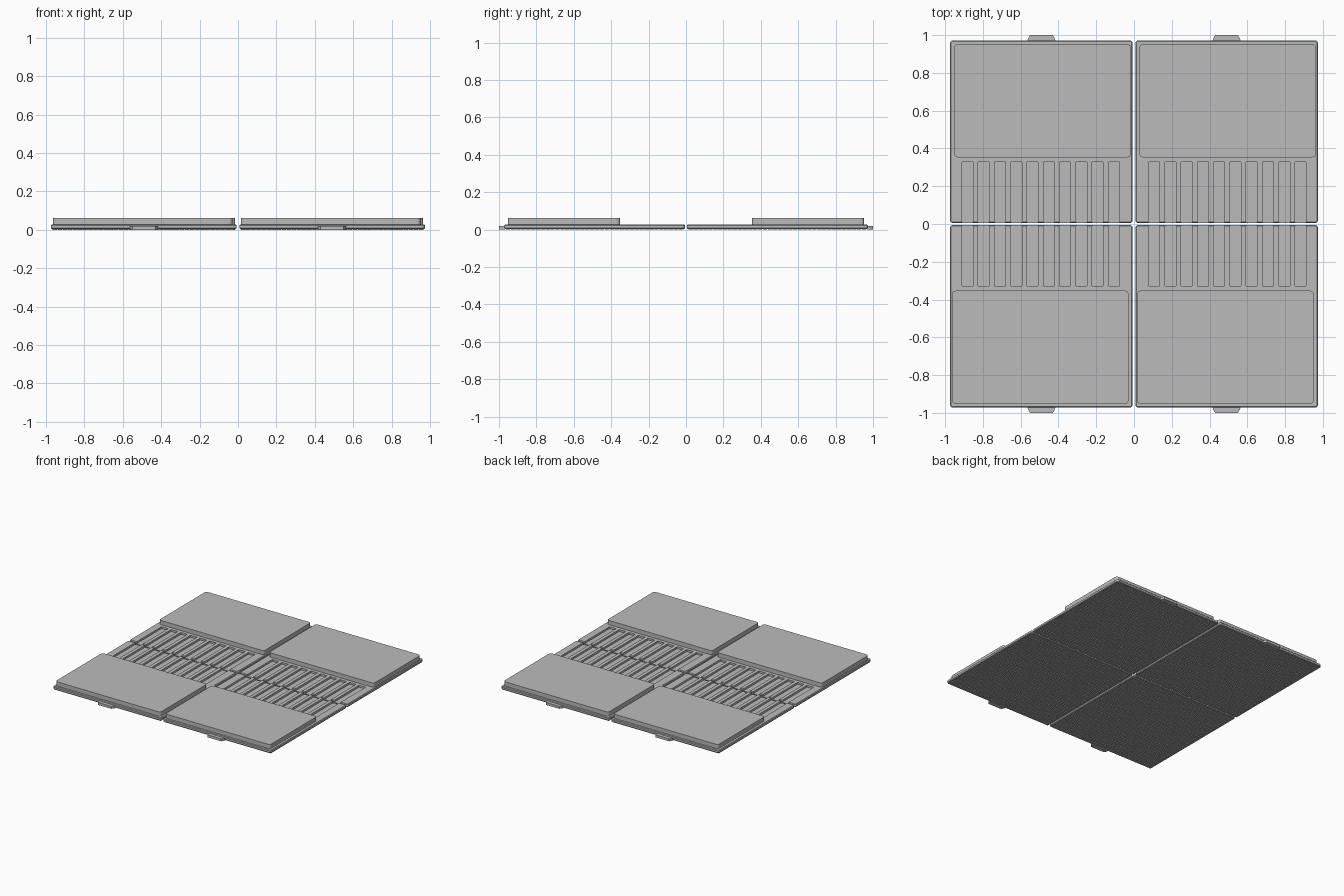
import bpy, bmesh, math
from mathutils import Matrix

if "Cube" in bpy.data.objects:
    bpy.data.objects.remove(bpy.data.objects["Cube"])

grey = bpy.data.materials.new("plain_grey")
grey.diffuse_color = (0.5, 0.5, 0.5, 1)
grey.use_nodes = True
grey.node_tree.nodes["Principled BSDF"].inputs["Base Color"].default_value = grey.diffuse_color


def finish(name, bm, material=grey):
    bmesh.ops.recalc_face_normals(bm, faces=bm.faces)
    mesh = bpy.data.meshes.new(name)
    bm.to_mesh(mesh)
    bm.free()
    mesh.materials.append(material)
    obj = bpy.data.objects.new(name, mesh)
    bpy.context.collection.objects.link(obj)
    return obj


def loft(name, outlines):
    """Closed solid through a stack of equal-length outlines."""
    bm = bmesh.new()
    rings = [[bm.verts.new(p) for p in o] for o in outlines]
    n = len(rings[0])
    for low, high in zip(rings, rings[1:]):
        for i in range(n):
            j = (i + 1) % n
            bm.faces.new((low[i], low[j], high[j], high[i]))
    bm.faces.new(rings[0][::-1])
    bm.faces.new(rings[-1])
    return finish(name, bm)


def rounded(x0, x1, y0, y1, r, z, inset=0, steps=4):
    """Rounded rectangle outline, shrunk by inset."""
    pts = []
    for k, (cx, cy) in enumerate([(x1 - r, y1 - r), (x0 + r, y1 - r),
                                  (x0 + r, y0 + r), (x1 - r, y0 + r)]):
        for s in range(steps + 1):
            a = math.pi / 2 * (k + s / steps)
            pts.append((cx + (r - inset) * math.cos(a), cy + (r - inset) * math.sin(a), z))
    return pts


def lattice(name, x0, x1, y0, y1, n=36):
    """Thin underside sheet with a grid of shallow square pits."""
    bm = bmesh.new()
    bmesh.ops.create_grid(bm, x_segments=n, y_segments=n, size=0.5)
    bmesh.ops.transform(bm, verts=bm.verts, matrix=Matrix.Translation(
        ((x0 + x1) / 2, (y0 + y1) / 2, 0)) @ Matrix.Diagonal((x1 - x0, y1 - y0, 1, 1)))
    bmesh.ops.reverse_faces(bm, faces=bm.faces)
    cells = list(bm.faces)
    rim = [e for e in bm.edges if e.is_boundary]
    bmesh.ops.inset_individual(bm, faces=cells, thickness=0.004, depth=-0.0035)
    wall = bmesh.ops.extrude_edge_only(bm, edges=rim)["geom"]
    for v in wall:
        if isinstance(v, bmesh.types.BMVert):
            v.co.z = 0.005
    mesh = bpy.data.meshes.new(name)
    bm.to_mesh(mesh)
    bm.free()
    mesh.materials.append(grey)
    bpy.context.collection.objects.link(bpy.data.objects.new(name, mesh))


# slot cutter: ten bars per side, running across the middle seam
bm = bmesh.new()
for side in (-1, 1):
    for i in range(10):
        x = side * (0.106 + 0.0862 * i)
        bmesh.ops.create_cube(bm, size=1, matrix=Matrix.Translation((x, 0, 0.037))
                              @ Matrix.Diagonal((0.058, 0.654, 0.05, 1)))
cutter = finish("slot_cutter", bm)
cutter.hide_render = True

for sy, row in ((1, "back"), (-1, "front")):
    for sx, col in ((-1, "left"), (1, "right")):
        tag = row + "_" + col
        x0, x1 = sorted((sx * 0.007, sx * 0.974))
        y0, y1 = sorted((sy * 0.005, sy * 0.972))

        # base plate with chamfered rims, then cut the slots
        plate = loft("base_plate_" + tag, [
            rounded(x0, x1, y0, y1, 0.016, z, i)
            for z, i in ((0.004, 0.004), (0.008, 0), (0.022, 0), (0.027, 0.005))])
        mod = plate.modifiers.new("slots", 'BOOLEAN')
        mod.operation = 'DIFFERENCE'
        mod.solver = 'EXACT'
        mod.object = cutter
        bpy.context.view_layer.objects.active = plate
        bpy.ops.object.modifier_apply(modifier=mod.name)

        # pitted underside
        lattice("underside_grid_" + tag, x0 + 0.007, x1 - 0.007, y0 + 0.007, y1 - 0.007)

        # raised pad, shifted sideways depending on the row
        near, far = (0.016, 0.952) if sx * sy < 0 else (0.028, 0.964)
        px = sorted((sx * near, sx * far))
        py = sorted((sy * 0.353, sy * 0.952))
        loft("raised_pad_" + tag, [rounded(*px, *py, 0.02, z) for z in (0.024, 0.061)])

        # tapered tab on the outer edge
        c = sx * 0.49
        tab = [(c - 0.074, sy * 0.967), (c + 0.074, sy * 0.967), (c + 0.072, sy * 0.98),
               (c + 0.06, sy * 1.0), (c - 0.06, sy * 1.0), (c - 0.072, sy * 0.98)]
        loft("edge_tab_" + tag, [[(x, y, z) for x, y in tab] for z in (0.0, 0.02)])

bpy.data.objects.remove(cutter)
